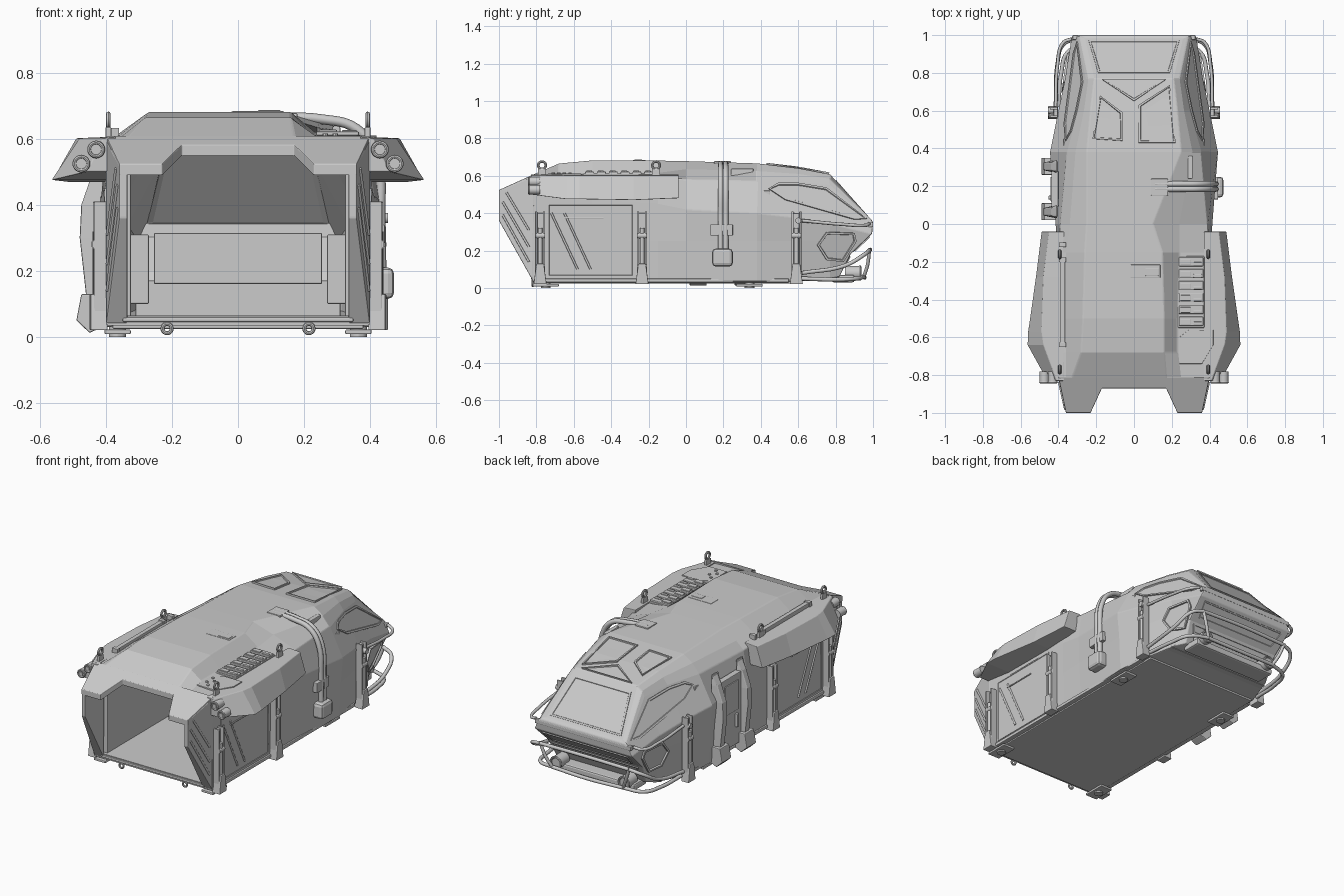
import bpy, bmesh, math
from mathutils import Vector
from mathutils.bvhtree import BVHTree

if "Cube" in bpy.data.objects:
    bpy.data.objects.remove(bpy.data.objects["Cube"])


def add(name, bm, bevel=0):
    bmesh.ops.recalc_face_normals(bm, faces=bm.faces)
    me = bpy.data.meshes.new(name)
    bm.to_mesh(me)
    ob = bpy.data.objects.new(name, me)
    bpy.context.collection.objects.link(ob)
    if bevel:
        m = ob.modifiers.new("bevel", 'BEVEL')
        m.width, m.segments, m.limit_method, m.angle_limit = bevel, 2, 'ANGLE', math.radians(22)
    return ob


def loft(name, rings, bevel=0, caps=True):
    bm = bmesh.new()
    vs = [[bm.verts.new(p) for p in r] for r in rings]
    n = len(rings[0])
    for a, b in zip(vs, vs[1:]):
        for i in range(n):
            bm.faces.new((a[i], a[(i + 1) % n], b[(i + 1) % n], b[i]))
    if caps:
        bm.faces.new(vs[0])
        bm.faces.new(vs[-1])
    else:  # strip across the nose ring, other end stays open
        e = vs[-1]
        for i in range(n // 2 - 1):
            bm.faces.new((e[i], e[i + 1], e[n - 2 - i], e[n - 1 - i]))
    return add(name, bm, bevel)


def box(name, x, y, z, bevel=.004):
    x = sorted(x)
    return loft(name, [[(x[0], y[0], k), (x[1], y[0], k), (x[1], y[1], k), (x[0], y[1], k)] for k in z], bevel)


def prism(name, pts, x0, x1, bevel=0):
    return loft(name, [[(x, y, z) for y, z in pts] for x in (x0, x1)], bevel)


def tube(name, pts, r, curved=True):
    cu = bpy.data.curves.new(name, 'CURVE')
    cu.dimensions, cu.bevel_depth, cu.bevel_resolution = '3D', r, 2
    cu.resolution_u, cu.use_fill_caps = 6 if curved else 1, True
    sp = cu.splines.new('BEZIER')
    sp.bezier_points.add(len(pts) - 1)
    for b, p in zip(sp.bezier_points, pts):
        b.co = p
        b.handle_left_type = b.handle_right_type = 'AUTO' if curved else 'VECTOR'
    ob = bpy.data.objects.new(name, cu)
    bpy.context.collection.objects.link(ob)


def cyl(name, loc, r, d, axis, n=20):
    rot = {'x': (0, math.pi / 2, 0), 'y': (math.pi / 2, 0, 0), 'z': (0, 0, 0)}[axis]
    bpy.ops.mesh.primitive_cylinder_add(vertices=n, radius=r, depth=d, location=loc, rotation=rot)
    bpy.context.object.name = name
    bpy.ops.object.shade_smooth_by_angle()


def ring(name, loc, R, r, axis):
    rot = (0, math.pi / 2, 0) if axis == 'x' else (math.pi / 2, 0, 0)
    bpy.ops.mesh.primitive_torus_add(major_radius=R, minor_radius=r, major_segments=20, minor_segments=8,
                                     location=loc, rotation=rot)
    bpy.context.object.name = name
    bpy.ops.object.shade_smooth_by_angle()


# Hull: half sections (y, then x,z of base, low wall, waist, shoulder, roof foot, roof edge)
S = [(-.82, (.40, .035), (.40, .25), (.40, .47), (.40, .598), (.36, .602), (.33, .605)),
     (-.68, (.40, .035), (.40, .25), (.40, .47), (.40, .60), (.36, .61), (.28, .665)),
     (-.50, (.40, .035), (.40, .25), (.40, .47), (.40, .60), (.37, .61), (.27, .682)),
     (-.15, (.40, .035), (.405, .25), (.405, .45), (.40, .595), (.36, .615), (.26, .681)),
     (0, (.40, .035), (.41, .25), (.415, .42), (.39, .58), (.34, .625), (.25, .678)),
     (.38, (.42, .035), (.43, .25), (.445, .40), (.355, .57), (.31, .625), (.25, .666)),
     (.60, (.39, .035), (.395, .25), (.40, .375), (.295, .57), (.265, .61), (.23, .64)),
     (.77, (.34, .05), (.355, .25), (.365, .345), (.256, .55), (.24, .585), (.21, .608)),
     (1.0, (.30, .06), (.32, .18), (.33, .29), (.30, .35), (.285, .362), (.26, .366))]
nose_y = (.82, .88, .995, 1.0, .995, .985)
step = {-.82: ((.25, .602), (.17, .605)), -.68: ((.23, .61), (.16, .665)),
        -.50: ((.23, .61), (.16, .682)), -.15: ((.24, .615), (.15, .681)), 0: ((.24, .635), (.10, .678))}
rings = []
for y, *p in S:
    ys = nose_y if y == 1.0 else [y] * 6
    q = p[:4] + list(step.get(y, p[4:]))
    rings.append([(-x, yy, z) for (x, z), yy in zip(p, ys)] +
                 [(x, yy, z) for (x, z), yy in reversed(list(zip(q, ys)))])
hull = loft("hull_shell", rings, .006, caps=False)
tree_bm = bmesh.new()
tree_bm.from_mesh(hull.data)
TREE = BVHTree.FromBMesh(tree_bm)
sol = hull.modifiers.new("wall", 'SOLIDIFY')
sol.thickness, sol.offset = .03, -1


def panel(name, pts, axis, side=1, rim=.012, up=.006):
    """Framed panel projected onto the hull along an axis."""
    bm = bmesh.new()
    d = Vector((-side, 0, 0)) if axis == 'x' else Vector((0, 0, -1)) if axis == 'z' else Vector((0, -1, 0))
    vs = []
    for a, b in pts:
        o = {'x': (side * 2, a, b), 'z': (a, b, 2), 'y': (a, 2, b)}[axis]
        hit = TREE.ray_cast(Vector(o), d)[0]
        if hit:
            vs.append(bm.verts.new(hit))
    f = bm.faces.new(vs)
    f.normal_update()
    if f.normal.dot(d) > 0:
        f.normal_flip()
    n = f.normal.copy()
    for v in vs:
        v.co -= n * .01
    r = bmesh.ops.extrude_face_region(bm, geom=[f])['geom']
    for v in [g for g in r if isinstance(g, bmesh.types.BMVert)]:
        v.co += n * (.01 + up)
    top = [g for g in r if isinstance(g, bmesh.types.BMFace)][0]
    bm.normal_update()
    bmesh.ops.inset_individual(bm, faces=[top], thickness=rim, depth=0)
    bmesh.ops.inset_individual(bm, faces=[top], thickness=.003, depth=-up * .7)
    add(name, bm)


# Windows and canopy frames
panel("windshield", [(-.19, .80), (.19, .80), (.24, .97), (-.24, .97)], 'z', rim=.014, up=.004)
panel("roof_window_front", [(-.17, .765), (.17, .765), (0, .65)], 'z', up=.009)
panel("nose_grille", [(-.27, .12), (.27, .12), (.29, .17), (-.29, .17)], 'y')
panel("nose_intake", [(-.27, .2), (.27, .2), (.29, .275), (-.29, .275)], 'y')
panel("roof_window_left", [(-.06, .44), (-.22, .45), (-.18, .68), (-.06, .59)], 'z', up=.009)
panel("roof_window_right", [(.025, .43), (.22, .43), (.19, .735), (.025, .63)], 'z', up=.009)
for s in (1, -1):
    panel("side_window", [(.44, .53), (.49, .56), (.6, .56), (.75, .535), (.965, .37), (.9, .365), (.53, .47)],
          'x', s, up=.007)
    panel("cheek_window", [(.70, .23), (.75, .30), (.90, .295), (.91, .25), (.84, .14), (.75, .15)], 'x', s, up=.012)

# Overhanging roof lip with two prongs
lip = [(-.4, -.81), (-.36, -1), (-.23, -1), (-.17, -.87), (.17, -.87), (.23, -1), (.36, -1), (.4, -.81)]
loft("roof_lip", [[(x, y, .605 + (y + .82) * .45 - t) for x, y in lip] for t in (0, .035)], .003)

for s in (1, -1):
    # Slanted entrance pillar with ribbed outer face
    pts = [(-.82, .04), (-1, .36), (-1, .52), (-.81, .60)]
    ox = lambda y: s * (.36 + (y + 1) * .222)
    loft("entrance_pillar", [[(ox(y), y, z) for y, z in pts], [(s * .335, y, z) for y, z in pts]], .004)
    for y0, z0, y1, z1 in ((-.98, .46, -.84, .22), (-.98, .39, -.84, .14), (-.96, .51, -.84, .31)):
        tube("pillar_rib", [(ox(y0), y0, z0), (ox(y1), y1, z1)], .006, False)

    # Flared fender over the side wall
    F = [(-.83, .41, .46, .50), (-.64, .48, .565, .475), (-.57, .49, .562, .475),
         (-.28, .48, .52, .47), (-.04, .45, .49, .48)]
    loft("fender", [[(s * .37, y, .607), (s * a, y, .602), (s * b, y, z), (s * .39, y, z)] for y, a, b, z in F], .004)
    for x, z in ((.475, .525), (.43, .568)):
        cyl("rear_lamp", (s * x, -.81, z), .025, .06, 'y')
        ring("lamp_rim", (s * x, -.838, z), .021, .006, 'y')
        cyl("lamp_lens", (s * x, -.838, z), .013, .012, 'y')

    # Side wall panels and braces
    panel("side_panel", [(-.74, .06), (-.28, .06), (-.28, .45), (-.74, .45)], 'x', s, .01, .004)
    for y in (-.72, -.65):
        tube("side_brace", [(s * .402, y, .40), (s * .402, y + .14, .10)], .006, False)
    box("side_slot", (s * .395, s * .408), (-.65, -.44), (.372, .38), .002)
    box("sill", (s * .38, s * .41), (-.8, .55), (.03, .05))

    # Jack struts: rail, piston, hinge and foot
    for y, o in ((-.78, 0), (-.235, .003), (.59, .008)):
        x = .405 + o
        for e in (-.021, .021):
            box("strut_rail", (s * (x - .01), s * (x + .032)), (y + e - .006, y + e + .006), (.06, .41))
        box("strut_back", (s * (x - .01), s * (x + .012)), (y - .02, y + .02), (.06, .40))
        cyl("strut_piston", (s * (x + .022), y, .2), .012, .24, 'z', 14)
        cyl("strut_hinge", (s * (x + .022), y, .28), .016, .05, 'y', 14)
        prism("strut_foot", [(y - .035, .02), (y + .035, .02), (y + .02, .13), (y - .02, .13)],
              s * (x - .01), s * (x + .042), .004)

    # Ground pads, tow hooks and lifting eyes
    for y in (-.75, .34):
        box("ground_pad", (s * .325, s * .405), (y - .07, y + .07), (.008, .022))
        cyl("pad_foot", (s * .365, y, .018), .026, .036, 'z', 12)
    ring("tow_hook", (s * .215, -.82, .025), .014, .006, 'y')
    for y in (-.77, -.16):
        ring("lifting_eye", (s * .393, y, .656), .02, .007, 'x')
        box("eye_base", (s * .384, s * .402), (y - .022, y + .022), (.595, .636))

    # Nose guard side loops
    tube("guard_upper_loop", [(s * .30, .98, .2), (s * .37, .955, .18), (s * .405, .85, .12), (s * .415, .62, .08)], .011)
    tube("guard_lower_loop", [(s * .24, .95, .06), (s * .35, .91, .05), (s * .385, .80, .045), (s * .40, .62, .05)], .011)
    tube("guard_post", [(s * .30, .98, .2), (s * .27, .97, .12), (s * .24, .95, .06)], .010)
    tube("nose_handle", [(s * .33, .98, .345), (s * .375, .96, .335), (s * .405, .84, .34), (s * .415, .62, .36)], .009)
    cyl("handle_knob", (s * .435, .6, .36), .016, .04, 'x', 14)
    cyl("fog_lamp", (s * .23, .89, .08), .038, .08, 'y')
    ring("fog_lamp_rim", (s * .23, .93, .08), .034, .007, 'y')

    # Interior wall lining and side lockers
    box("inner_wall", (s * .325, s * .375), (-.80, .45), (.06, .52))
    box("inner_locker", (s * .27, s * .33), (-.1, .55), (.10, .31))

# Nose guard cross bars, brow and underside
tube("guard_top_bar", [(-.30, .98, .2), (0, .985, .205), (.30, .98, .2)], .011)
tube("guard_bottom_bar", [(-.24, .95, .06), (0, .955, .055), (.24, .95, .06)], .011)
box("nose_brow", (-.325, .325), (.975, 1.0), (.325, .35))
box("nose_skid", (-.28, .28), (.78, .90), (.03, .07), .01)
box("belly_plate", (-.38, .38), (-.80, .60), (.024, .04))

# Interior floor, console and seat base
box("cabin_floor", (-.35, .35), (-.83, .75), (.045, .06))
box("console", (-.255, .255), (.52, .76), (.16, .315))
box("console_base", (-.31, .31), (.60, .76), (.06, .17))

# Roof equipment: vents, service plate, rail, hatch handle
box("vent_base", (.232, .372), (-.55, -.17), (.60, .612))
for i in range(6):
    y = -.20 - i * .063
    box("vent_block", (.237, .367), (y - .024, y + .024), (.608, .622))
    box("vent_cap", (.245, .30), (y - .018, y + .012), (.615, .628), .003)
    box("vent_tab", (.315, .36), (y - .02, y - .002), (.615, .627), .003)
plate = [(.24, -.74), (.36, -.74), (.42, -.64), (.42, -.56), (.29, -.56), (.24, -.6)]
loft("service_plate", [[(x, y, z) for x, y in plate] for z in (.60, .611)], .002)
for dx, dy in ((0, 0), (.03, .03), (0, .06), (.03, -.03)):
    cyl("plate_bolt", (.265 + dx, -.68 + dy, .613), .009, .008, 'z', 10)
box("side_rail", (-.392, -.365), (-.65, -.20), (.60, .63))
for y in (-.64, -.19, -.11):
    box("rail_end", (-.398, -.36), (y - .012, y + .012), (.595, .633), .002)
box("hatch_handle", (-.02, .14), (-.285, -.215), (.66, .684))
box("hatch_latch", (.06, .13), (-.275, -.235), (.675, .687), .003)
box("roof_slot", (.285, .31), (.24, .36), (.60, .638))

# Snorkel hose over the right flank
for y in (.185, .212):
    tube("snorkel_pipe", [(.11, y, .665), (.25, y, .660), (.36, y, .63), (.42, y, .54), (.432, y, .36), (.435, y, .18)], .015)
box("snorkel_clamp", (.09, .18), (.15, .24), (.65, .678))
box("snorkel_bracket", (.40, .445), (.13, .25), (.28, .34))
box("snorkel_filter", (.40, .473), (.14, .25), (.115, .21), .018)

# Left door with heavy frame posts and step
for y0, y1 in ((.03, .10), (.27, .34)):
    loft("door_post", [[(-.41, y0, z), (-.41, y1, z), (-x, y1 - .015, z), (-x, y0 + .015, z)]
                       for x, z in ((.45, .04), (.46, .12), (.48, .30), (.475, .40), (.44, .50), (.40, .56))], .004)
box("door_leaf", (-.40, -.437), (.09, .28), (.07, .50))
box("door_inset", (-.43, -.443), (.12, .25), (.28, .46))
box("door_handle", (-.43, -.453), (.13, .15), (.18, .26))
for y0, y1 in ((.02, .11), (.26, .35)):
    loft("door_foot", [[(-.41, y, .03), (-.45, y, .012), (-.49, y, .05), (-.475, y, .13), (-.41, y, .13)]
                       for y in (y0, y1)], .004)
